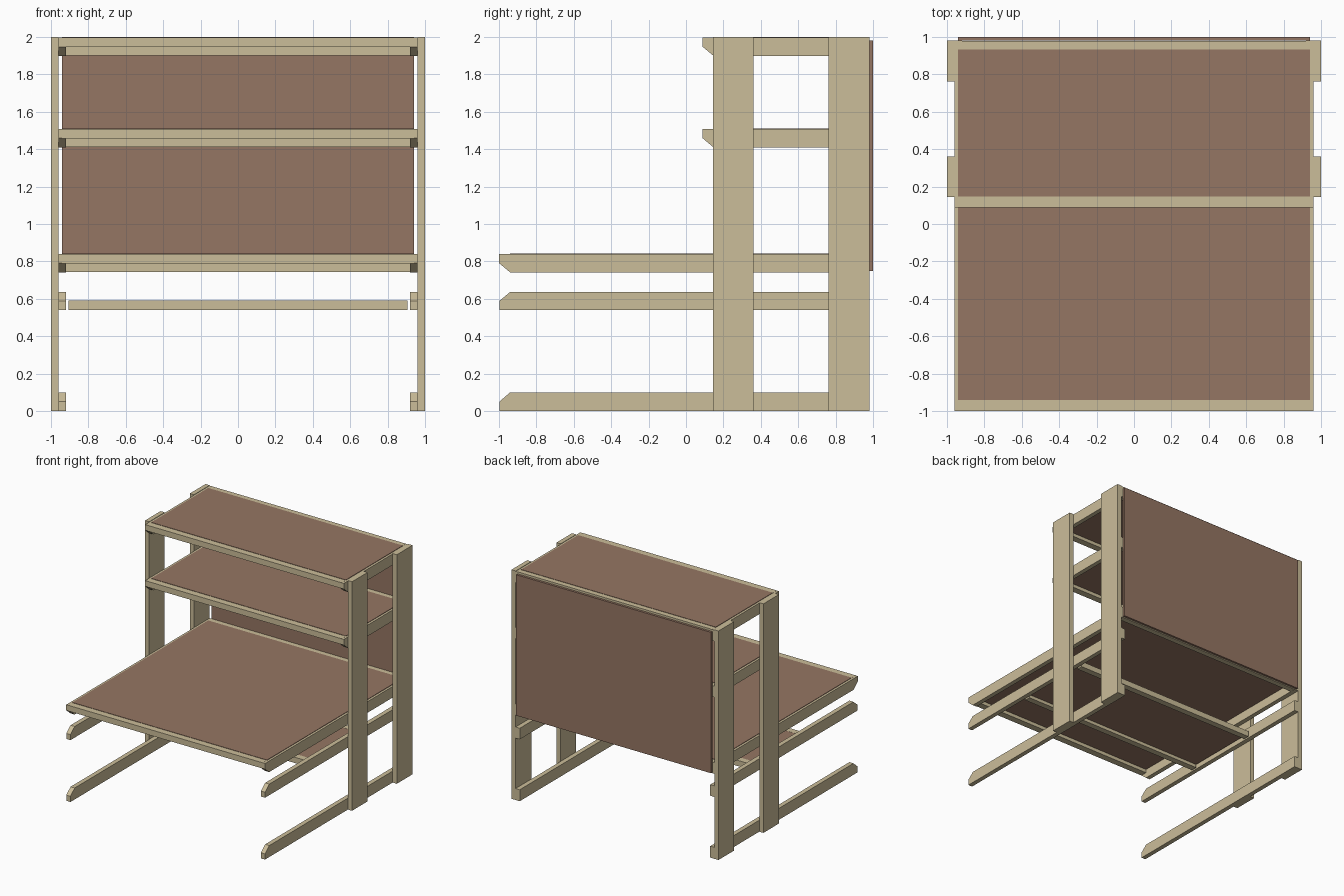
import bpy, bmesh

if "Cube" in bpy.data.objects:
    bpy.data.objects.remove(bpy.data.objects["Cube"])


def material(name, rgb):
    m = bpy.data.materials.new(name)
    m.diffuse_color = (*rgb, 1)
    m.use_nodes = True
    m.node_tree.nodes["Principled BSDF"].inputs["Base Color"].default_value = m.diffuse_color
    return m


WOOD = material("pale_wood", (0.60, 0.51, 0.32))
BOARD = material("brown_board", (0.30, 0.18, 0.125))


def finish(name, bm, mat):
    bmesh.ops.recalc_face_normals(bm, faces=bm.faces)
    me = bpy.data.meshes.new(name)
    bm.to_mesh(me)
    bm.free()
    me.materials.append(mat)
    ob = bpy.data.objects.new(name, me)
    bpy.context.collection.objects.link(ob)
    return ob


def prism(name, profile, x0, x1, mat=WOOD):
    """Extrude a (y, z) profile from x0 to x1."""
    bm = bmesh.new()
    face = bm.faces.new([bm.verts.new((x0, y, z)) for y, z in profile])
    ext = bmesh.ops.extrude_face_region(bm, geom=[face])["geom"]
    verts = [g for g in ext if isinstance(g, bmesh.types.BMVert)]
    bmesh.ops.translate(bm, verts=verts, vec=(x1 - x0, 0, 0))
    return finish(name, bm, mat)


def box(name, x, y, z, mat=WOOD):
    return prism(name, [(y[0], z[0]), (y[1], z[0]), (y[1], z[1]), (y[0], z[1])], x[0], x[1], mat)


def rail(name, y0, z0, z1, cut_low, side):
    """Side rail whose front end is chamfered on its lower or upper corner."""
    zm, yc = (z0 + z1) / 2, y0 + 0.058
    if cut_low:
        p = [(yc, z0), (0.98, z0), (0.98, z1), (y0, z1), (y0, zm)]
    else:
        p = [(y0, z0), (0.98, z0), (0.98, z1), (yc, z1), (y0, zm)]
    return prism(name, p, side * 0.92, side * 0.96)


# Uprights and side rails
for label, s in (("left", -1), ("right", 1)):
    box(f"{label}_front_post", (s * 0.96, s), (0.145, 0.36), (0, 2))
    box(f"{label}_rear_post", (s * 0.96, s), (0.763, 0.98), (0, 2))
    rail(f"{label}_floor_rail", -0.998, 0, 0.10, False, s)
    rail(f"{label}_tray_rail", -0.998, 0.54, 0.637, False, s)

# Desk top and two shelves: chamfered rails, front and back beams, inset board
for label, y0, top in (("desk", -1.0, 0.843), ("middle_shelf", 0.088, 1.511), ("top_shelf", 0.088, 2.0)):
    t = top - 0.003
    for side, s in (("left", -1), ("right", 1)):
        rail(f"{label}_{side}_rail", y0 + 0.001, t - 0.098, t - 0.001, True, s)
    box(f"{label}_front_beam", (-0.94, 0.94), (y0, y0 + 0.06), (t - 0.05, t))
    box(f"{label}_back_beam", (-0.94, 0.94), (0.93, 0.979), (t - 0.097, t))
    box(f"{label}_board", (-0.94, 0.94), (y0 + 0.058, 0.932), (top - 0.022, top), BOARD)

# Sliding tray under the desk
box("tray_front_beam", (-0.905, 0.905), (-0.33, -0.275), (0.54, 0.59))
box("tray_back_beam", (-0.905, 0.905), (0.345, 0.40), (0.54, 0.59))
box("tray_board", (-0.905, 0.905), (-0.275, 0.345), (0.569, 0.589), BOARD)

# Back panel
box("back_panel", (-0.94, 0.94), (0.98, 1.0), (0.75, 1.98), BOARD)
